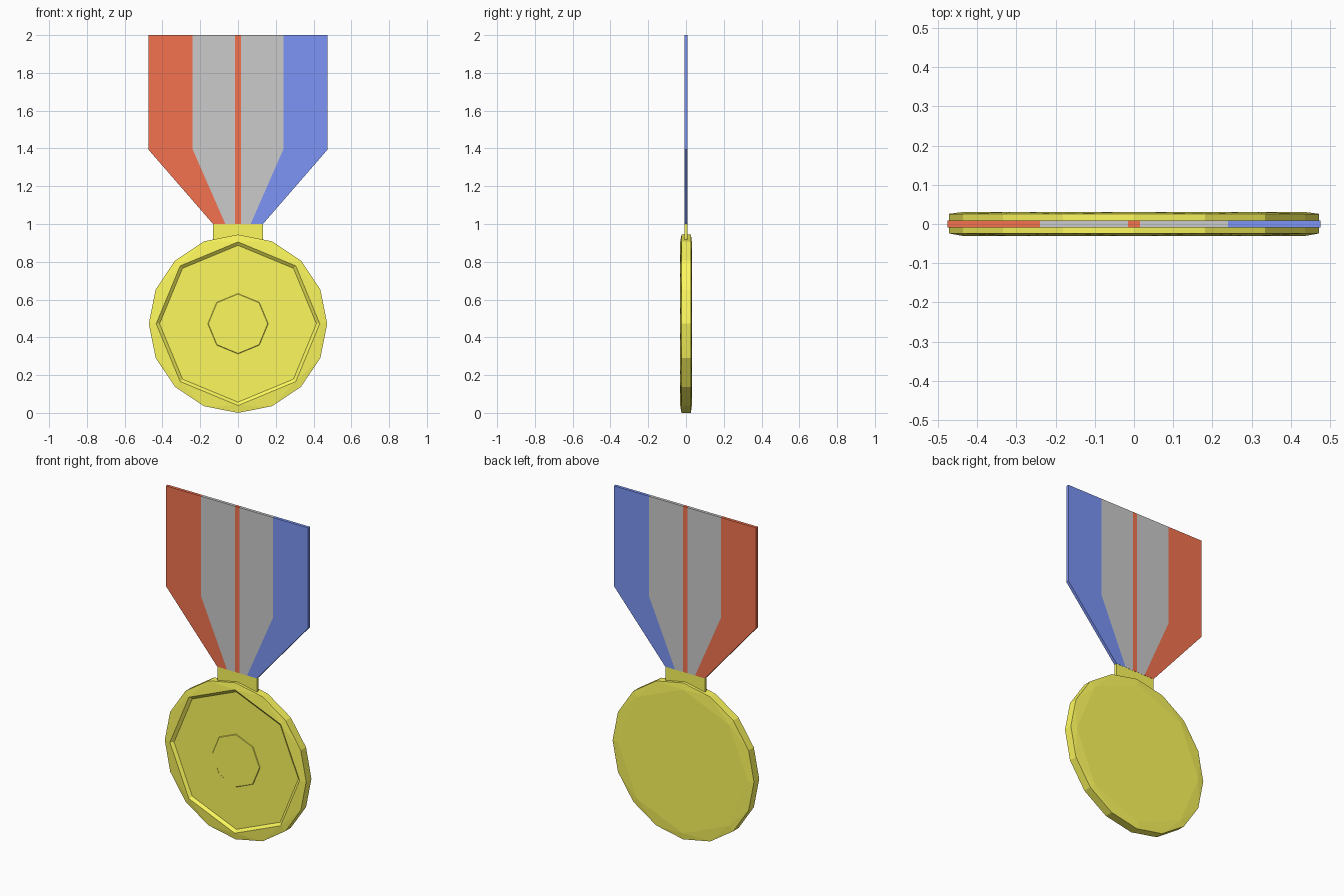
import bpy, bmesh
from math import sin, cos, tau

if "Cube" in bpy.data.objects:
    bpy.data.objects.remove(bpy.data.objects["Cube"])


def material(name, rgb):
    m = bpy.data.materials.new(name)
    m.diffuse_color = (*rgb, 1)
    m.use_nodes = True
    m.node_tree.nodes["Principled BSDF"].inputs["Base Color"].default_value = m.diffuse_color
    return m


gold = material("gold", (0.98, 0.94, 0.11))
red = material("red", (0.9, 0.17, 0.08))
grey = material("grey", (0.8, 0.8, 0.8))
blue = material("blue", (0.2, 0.3, 0.92))


def finish(bm, name, mats):
    bmesh.ops.recalc_face_normals(bm, faces=bm.faces)
    me = bpy.data.meshes.new(name)
    bm.to_mesh(me)
    bm.free()
    for m in mats:
        me.materials.append(m)
    ob = bpy.data.objects.new(name, me)
    bpy.context.collection.objects.link(ob)
    return ob


def ring(bm, n, r, y, cz=0.472):
    return [bm.verts.new((r * sin(tau * i / n), y, cz + r * cos(tau * i / n))) for i in range(n)]


def bridge(bm, a, b):
    n = len(a)
    for i in range(n):
        j = (i + 1) % n
        bm.faces.new((a[i], a[j], b[j], b[i]))


def taper(bm, outer, inner):
    # 16-sided rim stepping down to an 8-sided face
    for i in range(8):
        j = (i + 1) % 8
        a, b, c = outer[2 * i], outer[2 * i + 1], outer[2 * j]
        bm.faces.new((a, b, inner[i]))
        bm.faces.new((b, inner[j], inner[i]))
        bm.faces.new((b, c, inner[j]))


# Medal disc: 16-sided rim, recessed octagonal front, slightly raised centre
bm = bmesh.new()
front_rim, back_rim = ring(bm, 16, 0.472, -0.024), ring(bm, 16, 0.472, 0.026)
bridge(bm, front_rim, back_rim)
steps = [ring(bm, 8, r, y) for r, y in
         [(0.433, -0.031), (0.415, -0.017), (0.16, -0.017), (0.157, -0.02)]]
taper(bm, front_rim, steps[0])
for a, b in zip(steps, steps[1:]):
    bridge(bm, a, b)
bm.faces.new(steps[-1])
back_face = ring(bm, 8, 0.433, 0.031)
taper(bm, back_rim, back_face)
bm.faces.new(back_face)
finish(bm, "medal_disc", [gold])

# Hanger tab joining disc and ribbon
bpy.ops.mesh.primitive_cube_add(size=1, location=(0, 0, 0.95))
tab = bpy.context.object
tab.name = "hanger_tab"
tab.scale = (0.264, 0.016, 0.1)
tab.data.materials.append(gold)

# Striped ribbon: straight upper part, tapering to the tab
wide = [-0.475, -0.24, -0.015, 0.015, 0.24, 0.475]
narrow = [-0.132, -0.067, -0.015, 0.015, 0.067, 0.132]
stripes = [0, 1, 0, 1, 2]
bm = bmesh.new()
rows = [(1.0, narrow), (1.395, wide), (2.0, wide)]
grid = [[[bm.verts.new((x, y, z)) for x in xs] for z, xs in rows] for y in (-0.009, 0.009)]
for side in grid:
    for lo, hi in zip(side, side[1:]):
        for i, s in enumerate(stripes):
            bm.faces.new((lo[i], lo[i + 1], hi[i + 1], hi[i])).material_index = s
f, b = grid
for k in (0, 2):
    for i, s in enumerate(stripes):
        bm.faces.new((f[k][i], f[k][i + 1], b[k][i + 1], b[k][i])).material_index = s
for k in (0, 1):
    for i, s in ((0, 0), (5, 2)):
        bm.faces.new((f[k][i], f[k + 1][i], b[k + 1][i], b[k][i])).material_index = s
finish(bm, "striped_ribbon", [red, grey, blue])
